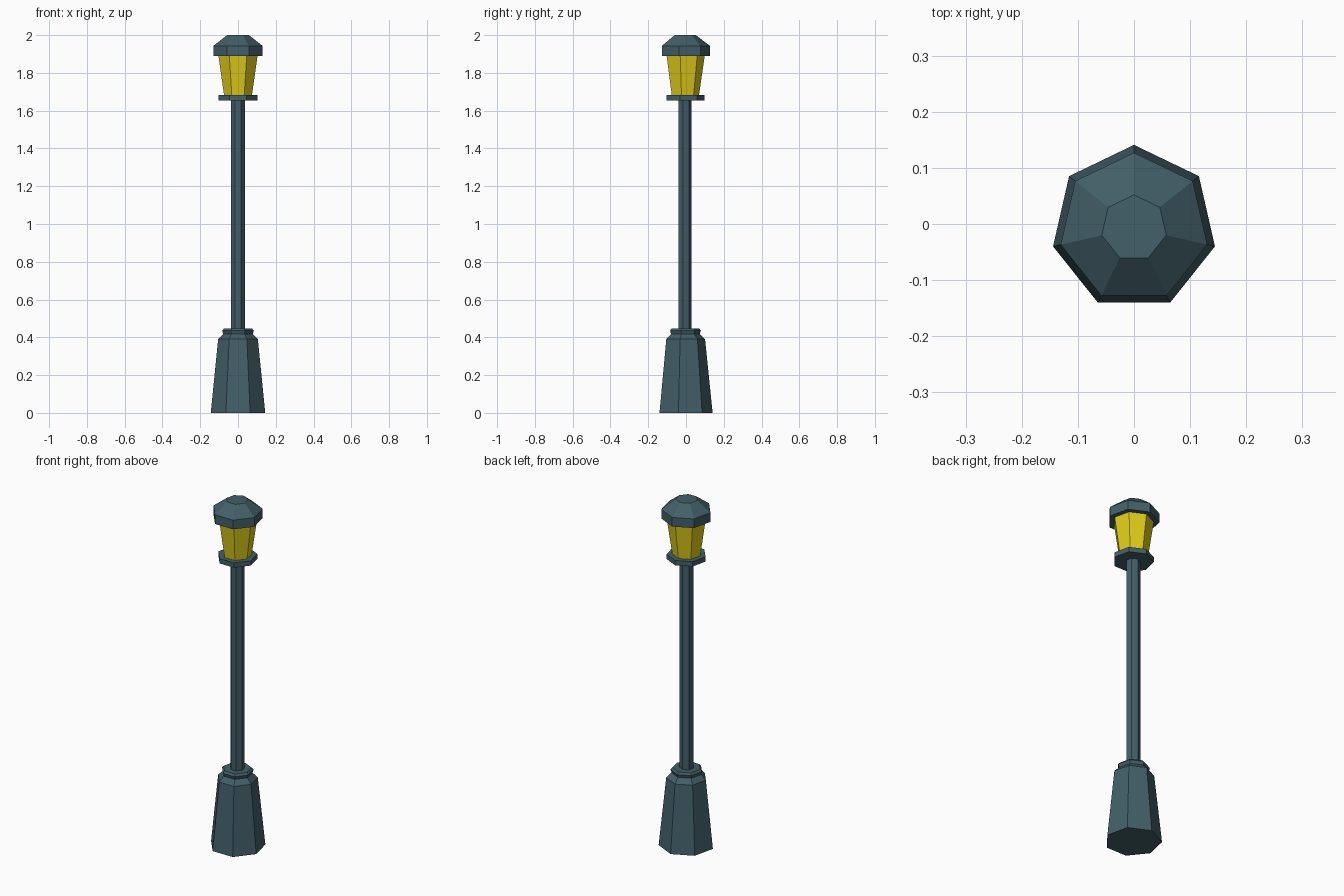
import bpy, bmesh, math

if "Cube" in bpy.data.objects:
    bpy.data.objects.remove(bpy.data.objects["Cube"])

SIDES = 7
CENTRE_Y = -0.007  # centres the seven-sided footprint on the grid


def material(name, color):
    m = bpy.data.materials.new(name)
    m.diffuse_color = color
    m.use_nodes = True
    m.node_tree.nodes["Principled BSDF"].inputs["Base Color"].default_value = m.diffuse_color
    return m


metal = material("dark_metal", (0.055, 0.115, 0.14, 1))
glow = material("yellow_glass", (0.75, 0.62, 0.01, 1))


def lathe(name, profile, mat):
    """Stack seven-sided rings from (radius, z) pairs, capped at both ends."""
    bm = bmesh.new()
    rings = []
    for r, z in profile:
        angles = [math.pi / 2 + math.tau * i / SIDES for i in range(SIDES)]
        rings.append([bm.verts.new((r * math.cos(a), r * math.sin(a) + CENTRE_Y, z))
                      for a in angles])
    for low, high in zip(rings, rings[1:]):
        for i in range(SIDES):
            j = (i + 1) % SIDES
            bm.faces.new((low[i], low[j], high[j], high[i]))
    bm.faces.new(rings[0][::-1])
    bm.faces.new(rings[-1])
    mesh = bpy.data.meshes.new(name)
    bm.to_mesh(mesh)
    bm.free()
    mesh.materials.append(mat)
    obj = bpy.data.objects.new(name, mesh)
    bpy.context.collection.objects.link(obj)
    return obj


# Tapered foot with a chamfered shoulder
lathe("base", [(0.148, 0), (0.108, 0.39), (0.08, 0.418)], metal)
# Ring where the pole enters the base
lathe("collar", [(0.08, 0.418), (0.086, 0.436), (0.076, 0.447)], metal)
# Pole
lathe("pole", [(0.037, 0.447), (0.037, 1.655)], metal)
# Plate under the lantern
lathe("lantern_plate", [(0.106, 1.655), (0.106, 1.683)], metal)
# Glass flaring upward
lathe("lantern_glass", [(0.076, 1.683), (0.106, 1.89)], glow)
# Roof
lathe("lantern_roof", [(0.134, 1.89), (0.134, 1.943), (0.059, 2.0)], metal)
